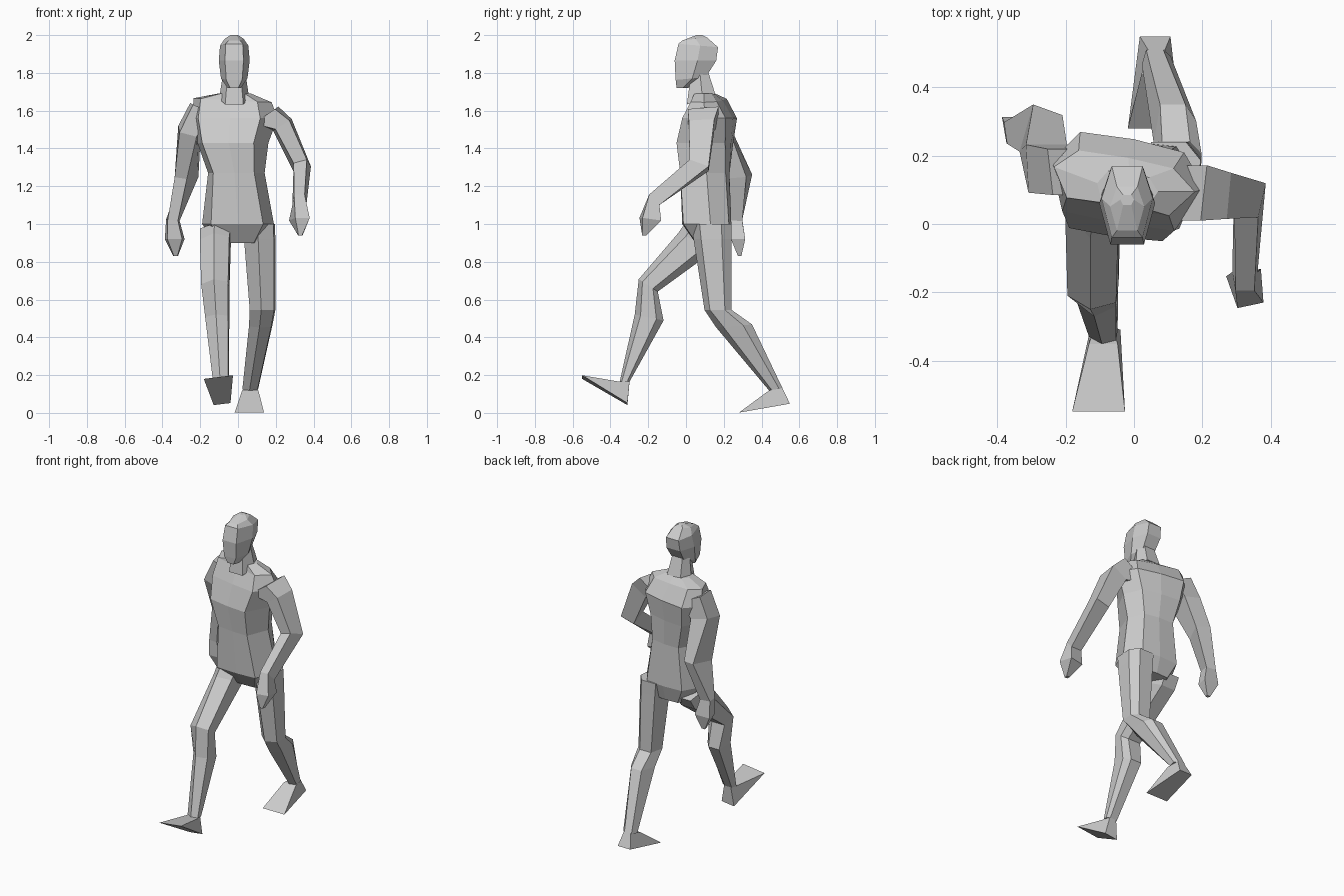
import bpy
import bmesh
from math import radians
from mathutils import Euler, Vector

default_cube = bpy.data.objects.get("Cube")
if default_cube:
    bpy.data.objects.remove(default_cube, do_unlink=True)

# One plain grey for the whole figure
grey = bpy.data.materials.new("plain grey")
grey.use_nodes = True
colour = (.6, .6, .6, 1)
grey.diffuse_color = colour
grey.node_tree.nodes["Principled BSDF"].inputs["Base Color"].default_value = colour

# Unit cross-sections, front side towards -y
BOX = [(-.75, -1), (.75, -1), (1, .8), (-1, .8)]
RIDGED = [(-.1, -1), (.9, -.6), (1, .5), (.5, 1), (-.7, 1), (-1, -.2)]
HEXAGON = [(-.6, -1), (.6, -1), (1, .1), (.6, 1), (-.6, 1), (-1, .1)]
CHEST = [(-.75, -.95), (0, -1), (.7, -.95), (1, .15), (.65, .9),
         (0, 1), (-.7, .95), (-1, .15)]
SOLE = [(-1, -1), (1, -1), (.6, 1), (-.55, 1)]


def ring(outline, centre, half_width, half_depth, pitch=0, roll=0, yaw=0):
    """Describe one cross-section; angles are in degrees."""
    turn = Euler((radians(pitch), radians(roll), radians(yaw))).to_matrix()
    middle = Vector(centre)
    return [middle + turn @ Vector((x * half_width, y * half_depth, 0))
            for x, y in outline]


def loft(name, outline, sections):
    """Skin a closed, flat-shaded body over a stack of cross-sections."""
    bm = bmesh.new()
    rings = []
    for section in sections:
        points = ring(outline, *section)
        rings.append([bm.verts.new(point) for point in points])
    for lower, upper in zip(rings, rings[1:]):
        for i in range(len(outline)):
            j = (i + 1) % len(outline)
            bm.faces.new((lower[i], lower[j], upper[j], upper[i]))
    bm.faces.new(rings[0])
    bm.faces.new(rings[-1])
    bmesh.ops.recalc_face_normals(bm, faces=bm.faces)
    mesh = bpy.data.meshes.new(name)
    bm.to_mesh(mesh)
    bm.free()
    mesh.materials.append(grey)
    body = bpy.data.objects.new(name, mesh)
    bpy.context.collection.objects.link(body)
    return body


# Torso, twisted at the shoulders by the stride
loft("torso", CHEST, [
    ((0, .13, .9), .12, .08),
    ((0, .11, 1), .19, .13),
    ((-.01, .1, 1.27), .15, .13, 0, 0, -4),
    ((-.03, .1, 1.43), .19, .14, 0, 0, -8),
    ((-.02, .125, 1.56), .23, .125, 0, 0, -10),
    ((-.03, .12, 1.655), .21, .075, 0, 3, -10),
    ((-.02, .1, 1.69), .09, .05, 0, 0, -8),
])

# Neck and head
loft("neck", HEXAGON, [
    ((-.02, .08, 1.66), .08, .08, 20),
    ((-.02, .07, 1.79), .06, .05, 20),
])
loft("head", HEXAGON, [
    ((-.02, -.02, 1.72), .035, .03),
    ((-.02, .025, 1.77), .07, .08, 5),
    ((-.02, .05, 1.865), .082, .11),
    ((-.02, .065, 1.945), .075, .105, -5),
    ((-.02, .045, 1.98), .05, .065, 8),
    ((-.02, .07, 2), .02, .015),
])

# Left arm, bent and swung forward
loft("left_arm", BOX, [
    ((.14, .1, 1.57), .09, .09, 0, -35),
    ((.235, .09, 1.525), .058, .075, 0, -32),
    ((.335, .075, 1.31), .048, .06, -22, -15),
    ((.325, -.165, 1.125), .037, .043, -45),
    ((.33, -.185, 1.025), .052, .055, -8, 0, 12),
    ((.33, -.22, .94), .012, .012),
])

# Right arm, swung back
loft("right_arm", BOX, [
    ((-.19, .16, 1.61), .07, .075, 0, 25),
    ((-.26, .17, 1.49), .062, .08, 12, 15),
    ((-.275, .275, 1.25), .046, .08, 5, 8, -20),
    ((-.345, .27, 1.02), .036, .035, 0, 5),
    ((-.335, .28, .92), .052, .042),
    ((-.33, .285, .83), .012, .01),
])

# Left leg, trailing with the heel raised
loft("left_leg", RIDGED, [
    ((.11, .135, 1), .085, .105),
    ((.115, .14, .92), .083, .1),
    ((.13, .17, .545), .068, .072),
    ((.12, .255, .46), .062, .095, 5),
    ((.065, .475, .125), .042, .036, 10),
])
loft("left_foot", SOLE, [
    ((.065, .475, .125), .043, .036, 10),
    ((.06, .415, .025), .078, .137, 10),
])

# Right leg, striding forward with the toe raised
loft("right_leg", RIDGED, [
    ((-.115, .1, .97), .085, .11, -18),
    ((-.12, .06, .91), .082, .11, -22),
    ((-.12, -.2, .675), .075, .06, -33),
    ((-.11, -.195, .505), .064, .078, -12),
    ((-.09, -.325, .165), .042, .026),
])
loft("right_foot", SOLE, [
    ((-.09, -.325, .165), .042, .026),
    ((-.095, -.43, .118), .078, .14, -31, -7),
])
